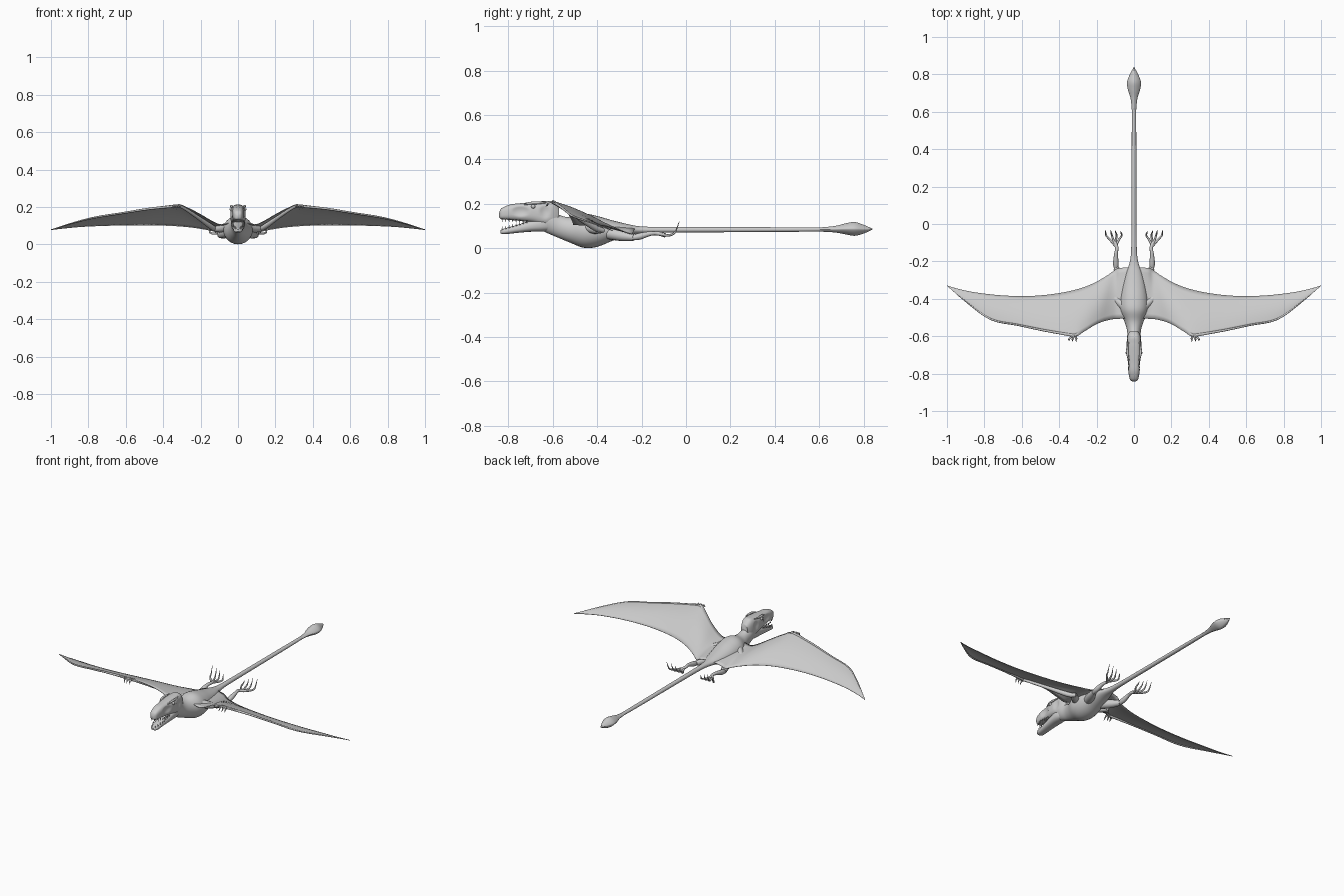
import bpy, bmesh, math
from mathutils import Vector, Matrix

if "Cube" in bpy.data.objects:
    bpy.data.objects.remove(bpy.data.objects["Cube"])


def smooth_path(rows, steps):
    """Catmull-Rom resample of equal-length number tuples."""
    out = []
    for i in range(len(rows) - 1):
        a, b = rows[max(i - 1, 0)], rows[i]
        c, d = rows[i + 1], rows[min(i + 2, len(rows) - 1)]
        for k in range(steps):
            t = k / steps
            out.append([0.5 * (2 * q + (r - p) * t + (2 * p - 5 * q + 4 * r - s) * t * t
                               + (3 * q - p - 3 * r + s) * t ** 3)
                        for p, q, r, s in zip(a, b, c, d)])
    out.append(list(rows[-1]))
    return out


def finish(name, bm, mirror=False, angle=50):
    bmesh.ops.recalc_face_normals(bm, faces=bm.faces)
    me = bpy.data.meshes.new(name)
    bm.to_mesh(me)
    bm.free()
    ob = bpy.data.objects.new(name, me)
    bpy.context.collection.objects.link(ob)
    if mirror:
        ob.modifiers.new("Mirror", 'MIRROR').use_axis = (True, False, False)
    bpy.ops.object.select_all(action='DESELECT')
    ob.select_set(True)
    bpy.context.view_layer.objects.active = ob
    bpy.ops.object.shade_smooth_by_angle(angle=math.radians(angle))
    return ob


def skin_rings(bm, rings):
    vs = [[bm.verts.new(p) for p in r] for r in rings]
    n = len(vs[0])
    for a, b in zip(vs, vs[1:]):
        for i in range(n):
            j = (i + 1) % n
            bm.faces.new((a[i], a[j], b[j], b[i]))
    bm.faces.new(vs[0])
    bm.faces.new(vs[-1])


def spow(v, p):
    return math.copysign(abs(v) ** (2 / p), v)


def loft(name, sections, p=2.0, n=28, steps=5, dent=None):
    """Body loft along y: sections are (y, top, bottom, half width)."""
    bm = bmesh.new()
    rings = []
    for y, top, bot, hw in smooth_path(sections, steps):
        ring = []
        for i in range(n):
            a = 2 * math.pi * i / n
            x = hw * spow(math.cos(a), p)
            z = (top + bot) / 2 + (top - bot) / 2 * spow(math.sin(a), p)
            if dent:
                for cy, cz, ry, rz, depth in dent:
                    d = ((y - cy) / ry) ** 2 + ((z - cz) / rz) ** 2
                    x *= 1 - depth * max(0, 1 - d)
            ring.append((x, y, z))
        rings.append(ring)
    skin_rings(bm, rings)
    return finish(name, bm)


def limb(name, paths, n=12, steps=4):
    """Mirrored tubes: each path is a list of (x, y, z, radius)."""
    bm = bmesh.new()
    for path in paths:
        pts = smooth_path(path, steps)
        rings = []
        for i, q in enumerate(pts):
            c = Vector(q[:3])
            t = Vector(pts[min(i + 1, len(pts) - 1)][:3]) - Vector(pts[max(i - 1, 0)][:3])
            side = t.cross(Vector((0, 0, 1))).normalized()
            up = side.cross(t).normalized()
            r = max(q[3], 0.0006)
            rings.append([c + r * (side * math.cos(2 * math.pi * k / n)
                                   + up * math.sin(2 * math.pi * k / n)) for k in range(n)])
        skin_rings(bm, rings)
    return finish(name, bm, mirror=True)


# Torso with neck and long stiff tail
loft("body_and_tail", [
    (-.67, .19, .09, .028), (-.62, .185, .066, .036), (-.57, .15, .045, .037),
    (-.52, .14, .024, .052), (-.46, .155, .002, .076), (-.40, .145, .006, .076),
    (-.33, .125, .034, .062), (-.26, .108, .058, .042), (-.20, .098, .066, .022),
    (-.10, .096, .070, .014), (.2, .095, .072, .0125), (.5, .094, .074, .012),
    (.66, .094, .076, .01)])

# Spindle-shaped tail vane
loft("tail_vane", [
    (.60, .093, .075, .011), (.67, .100, .071, .018), (.72, .112, .062, .033),
    (.76, .118, .056, .037), (.80, .105, .066, .022), (.84, .088, .084, .001)], p=1.4)

# Skull with hollows in front of and behind the eye
loft("skull", [
    (-.842, .160, .138, .008), (-.83, .180, .131, .022), (-.79, .197, .127, .030),
    (-.74, .203, .122, .034), (-.69, .208, .115, .040), (-.64, .212, .100, .041),
    (-.60, .211, .100, .035), (-.572, .185, .110, .022)],
    p=2.8, n=40, steps=7, dent=[(-.745, .167, .04, .024, .28), (-.635, .165, .025, .03, .2)])

# Open lower jaw
loft("lower_jaw", [
    (-.836, .080, .068, .009), (-.82, .088, .063, .022), (-.76, .105, .069, .028),
    (-.70, .125, .074, .034), (-.645, .140, .075, .036), (-.605, .13, .08, .026)], p=2.5)

# Eyes and brow ridges
bm = bmesh.new()
bmesh.ops.create_uvsphere(bm, u_segments=16, v_segments=10, radius=.0095,
                          matrix=Matrix.Translation((.036, -.688, .188)))
finish("eye", bm, mirror=True)
limb("brow", [[(.027, -.73, .196, .003), (.034, -.70, .203, .006),
               (.036, -.67, .204, .006), (.030, -.63, .206, .003)]])

# Teeth along both jaws
bm = bmesh.new()
for i in range(8):
    t = i / 7
    y = -.832 + .11 * t
    x = .014 + .016 * min(1, t * 2.5)
    size = .016 - .005 * t
    for z, flip in ((.131 - .009 * t - size * .3, math.pi), (.084 + .032 * t + size * .3, 0)):
        m = Matrix.Translation((x - (.002 if flip == 0 else 0), y + .004, z))
        bmesh.ops.create_cone(bm, cap_ends=True, segments=7, radius1=.0036, radius2=.0003,
                              depth=size, matrix=m @ Matrix.Rotation(flip, 4, 'X'))
finish("teeth", bm, mirror=True)

# Wing membrane: paired leading and trailing edge points
edges = [
    (.00, -.500, .130, .00, -.230, .092), (.08, -.507, .106, .07, -.235, .080),
    (.13, -.512, .120, .10, -.245, .064), (.20, -.535, .160, .15, -.280, .075),
    (.27, -.577, .196, .24, -.328, .090), (.325, -.602, .212, .36, -.363, .100),
    (.47, -.573, .192, .52, -.384, .103), (.62, -.542, .168, .68, -.384, .101),
    (.77, -.512, .145, .83, -.369, .095), (.90, -.415, .110, .93, -.350, .086),
    (1.0, -.331, .079, 1.0, -.329, .078)]
bm = bmesh.new()
rows = []
for e in smooth_path(edges, 4):
    lead, trail = Vector(e[:3]), Vector(e[3:])
    row = []
    for k in range(11):
        q = lead.lerp(trail, k / 10)
        q.z += .05 * (lead - trail).length * math.sin(math.pi * k / 10) * min(1, q.x * 4)
        q.x = min(q.x, 1.0)
        row.append(bm.verts.new(q))
    rows.append(row)
for a, b in zip(rows, rows[1:]):
    for k in range(10):
        bm.faces.new((a[k], a[k + 1], b[k + 1], b[k]))
wing = finish("wing_membrane", bm, mirror=True)
thick = wing.modifiers.new("Thickness", 'SOLIDIFY')
thick.thickness, thick.offset = .003, 0

# Arm bones and the long wing finger on the leading edge
limb("arm", [
    [(.04, -.45, .10, .026), (.09, -.41, .085, .021), (.125, -.38, .082, .014)],
    [(.115, -.37, .080, .010), (.14, -.41, .092, .014), (.22, -.50, .148, .010),
     (.29, -.575, .194, .008), (.32, -.60, .208, .009)]])
limb("wing_finger", [[(.31, -.597, .207, .008), (.47, -.571, .191, .006), (.62, -.540, .167, .005),
                      (.765, -.509, .144, .005), (.90, -.414, .110, .003), (.995, -.332, .079, .001)]])

# Small clawed fingers at the wrist
limb("hand_claws", [
    [(.318 + .004 * i, -.597, .207, .006), (x, -.612, .208, .005),
     (x + .002, -.62, .203, .004), (x, -.632 + .004 * i, .188, .0006)]
    for i, x in enumerate((.308, .327, .345))], n=8)

# Hind legs
limb("leg", [
    [(.035, -.36, .07, .028), (.07, -.29, .056, .024), (.095, -.235, .048, .015)],
    [(.095, -.245, .046, .010), (.097, -.21, .053, .015), (.096, -.16, .066, .010),
     (.092, -.125, .066, .009), (.105, -.095, .058, .010)]])

# Spread toes with upturned claws
limb("toes", [
    [(.097, -.12, .064, .007), ((.097 + x) / 2, -.088, .058, .006),
     (x - .004, -.062, .062, .005), (x, -.046, .078, .0035), (x + .003, y, .078 + h, .0006)]
    for x, y, h in ((.070, -.040, .015), (.097, -.035, .03), (.122, -.033, .038), (.152, -.030, .042))], n=8)
